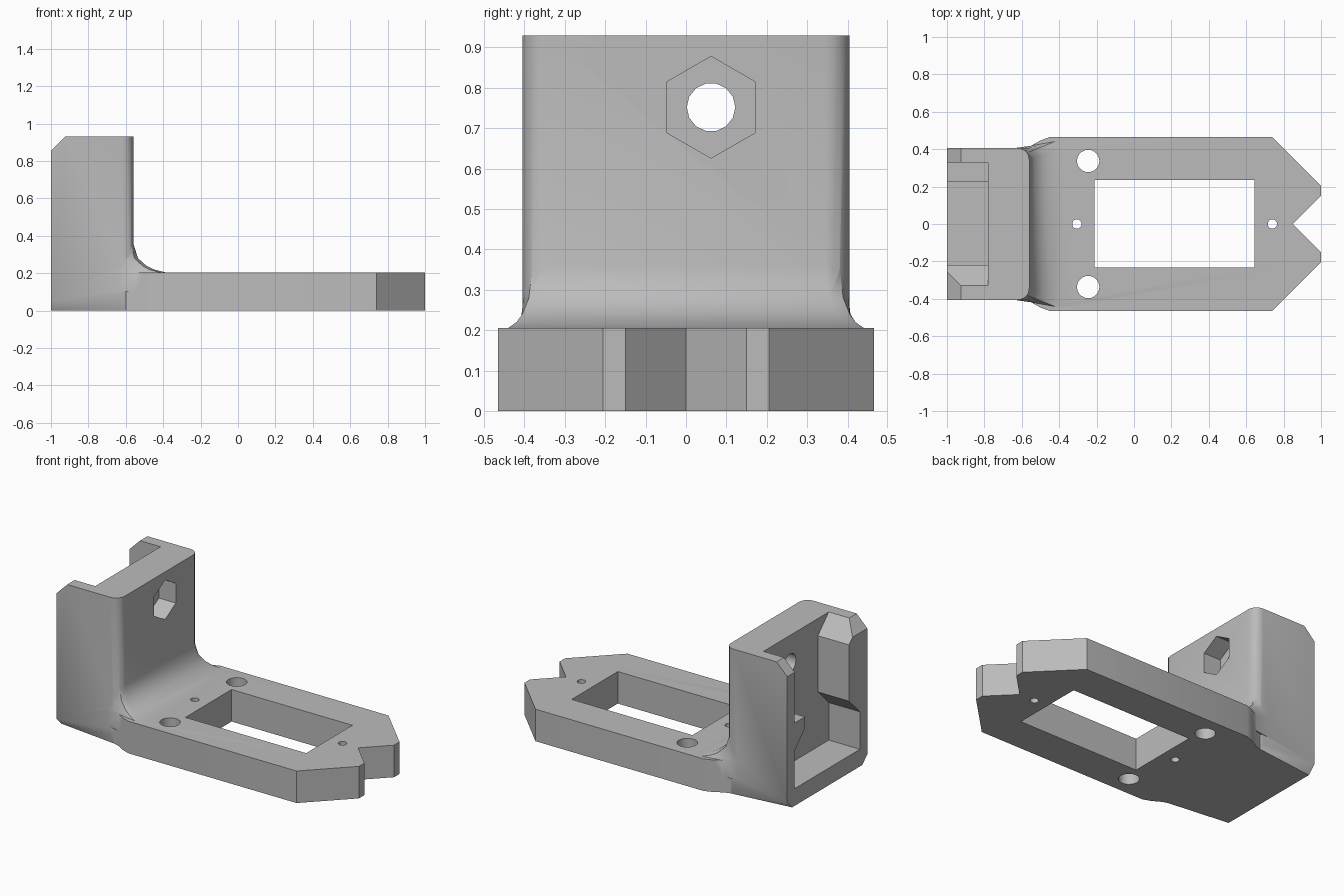
import bpy, bmesh, math
from mathutils import Vector

old = bpy.data.objects.get("Cube")
if old:
    bpy.data.objects.remove(old, do_unlink=True)

grey = bpy.data.materials.new("plain grey")
grey.use_nodes = True
COLOUR = (0.5, 0.5, 0.5, 1)
grey.diffuse_color = COLOUR
grey.node_tree.nodes["Principled BSDF"].inputs["Base Color"].default_value = COLOUR


def finish(name, bm):
    bmesh.ops.recalc_face_normals(bm, faces=bm.faces)
    mesh = bpy.data.meshes.new(name)
    bm.to_mesh(mesh)
    bm.free()
    mesh.materials.append(grey)
    ob = bpy.data.objects.new(name, mesh)
    bpy.context.collection.objects.link(ob)
    return ob


def loft(rings):
    """Closed solid through a stack of matching point rings."""
    bm = bmesh.new()
    loops = [[bm.verts.new(p) for p in ring] for ring in rings]
    for a, b in zip(loops, loops[1:]):
        for i in range(len(a)):
            j = (i + 1) % len(a)
            bm.faces.new((a[i], a[j], b[j], b[i]))
    bm.faces.new(loops[0])
    bm.faces.new(loops[-1])
    bmesh.ops.recalc_face_normals(bm, faces=bm.faces)
    return bm


def prism(pts, axis, lo, hi):
    """Extrude a 2D outline along one axis."""
    def place(p, d):
        c = list(p)
        c.insert("xyz".index(axis), d)
        return Vector(c)
    return loft([[place(p, d) for p in pts] for d in (lo, hi)])


def ngon(cx, cy, r, n, turn=0.0):
    return [(cx + r * math.cos(turn + math.tau * i / n),
             cy + r * math.sin(turn + math.tau * i / n)) for i in range(n)]


def mirrored(half):
    return half + [(x, -y) for x, y in reversed(half) if y != 0]


def bevel(bm, test, offset, segments):
    edges = [e for e in bm.edges if all(test(v.co) for v in e.verts)]
    bmesh.ops.bevel(bm, geom=edges, offset=offset, segments=segments,
                    profile=0.5, affect='EDGES')


# Upright block with a sloped rear top edge, rounded front corners
tower = prism([(-1, 0), (-.56, 0), (-.56, .93), (-.925, .93), (-1, .855)],
              'y', -.405, .405)
for s in (1, -1):
    bevel(tower, lambda c: c.x > -.57 and c.y * s > .4, .06, 5)
    bevel(tower, lambda c: c.z < .001 and c.y * s > .404, .05, 1)
body = finish("mounting_bracket", tower)

# Flat arm with a forked tip and a flared root
outline = mirrored([(.85, 0), (1, .15), (1, .205), (.74, .465), (-.45, .465),
                    (-.5, .447), (-.56, .413), (-.62, .395), (-.85, .355)])
arm = finish("arm_plate", prism(outline, 'z', 0, .205))

# Curved blend between the block and the arm
rings = []
for z, d in ((.1, .17), (.205, .17), (.22, .11), (.24, .07), (.28, .025), (.36, 0)):
    half = [(-.56 + d, .345 + .38 * d), (-.575 + .9 * d, .38 + .36 * d),
            (-.61 + .3 * d, .4 + .1 * d), (-.66, .403)]
    rings.append([(x, y, z) for x, y in mirrored(half)])
blend = finish("root_blend", loft(rings))

# Rear channel, with one tall and one short side rib left standing
channel = finish("channel_cutter", prism(
    [(-.33, .11), (.33, .11), (.33, .35), (.225, .46), (.225, .53), (.33, .53),
     (.33, 1), (-.33, 1), (-.33, .93), (-.22, .82), (-.22, .46), (-.33, .35)],
    'x', -1.1, -.78))

# Bolt hole with a hexagonal nut recess
cutters = [channel,
           finish("bolt_cutter", prism(ngon(.062, .752, .06, 14), 'x', -.9, -.5)),
           finish("nut_cutter", prism(ngon(.062, .752, .126, 6, math.pi / 2),
                                      'x', -.68, -.5))]

# Window and screw holes in the arm
cutters.append(finish("window_cutter", prism(
    [(-.21, -.232), (.645, -.232), (.645, .235), (-.21, .235)], 'z', -.1, .3)))
for x, y, r in ((-.245, .337, .06), (-.245, -.337, .06), (-.305, 0, .025), (.74, 0, .025)):
    cutters.append(finish("screw_cutter", prism(ngon(x, y, r, 20), 'z', -.1, .3)))

# Combine everything into one solid
helpers = [arm, blend] + cutters
for ob in helpers:
    mod = body.modifiers.new(ob.name, 'BOOLEAN')
    mod.operation = 'DIFFERENCE' if ob in cutters else 'UNION'
    mod.solver = 'EXACT'
    mod.object = ob
bpy.context.view_layer.update()
solid = bpy.data.meshes.new_from_object(
    body.evaluated_get(bpy.context.evaluated_depsgraph_get()))
body.modifiers.clear()
body.data = solid
for ob in helpers:
    bpy.data.objects.remove(ob, do_unlink=True)

bpy.ops.object.select_all(action='DESELECT')
body.select_set(True)
bpy.context.view_layer.objects.active = body
bpy.ops.object.shade_smooth_by_angle(angle=math.radians(32))
